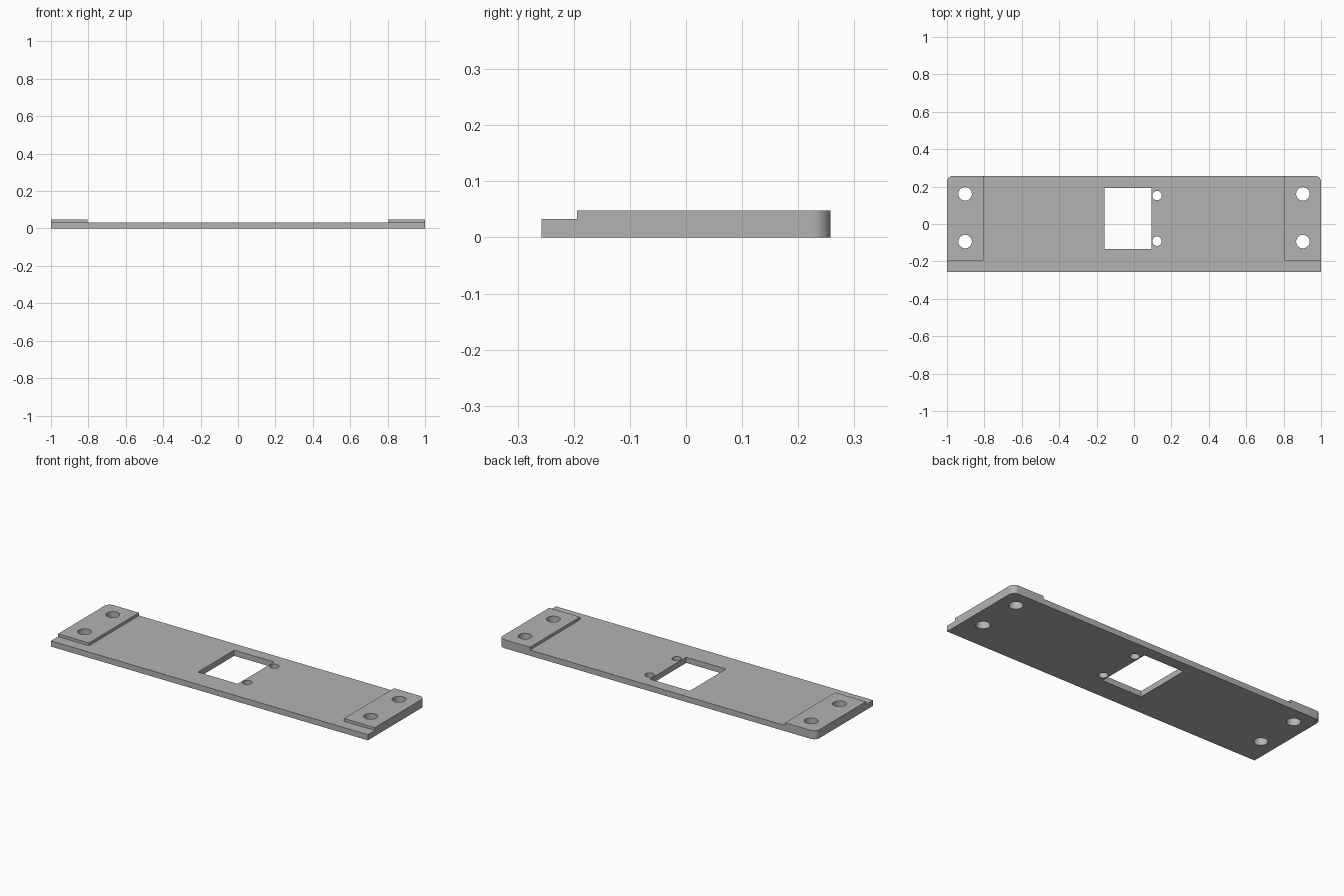
import bpy, bmesh, math

cube = bpy.data.objects.get("Cube")
if cube:
    bpy.data.objects.remove(cube, do_unlink=True)

HALF_X, HALF_Y = 1.0, 0.2575
BASE_TOP, PAD_TOP = 0.0325, 0.0485
PAD_INNER, PAD_FRONT = 0.805, -0.194
CORNER = 0.033

grey = bpy.data.materials.new("plain_grey")
grey.use_nodes = True
colour = (0.45, 0.45, 0.45, 1)
grey.diffuse_color = colour
grey.node_tree.nodes["Principled BSDF"].inputs["Base Color"].default_value = colour


def prism(name, outline, z0, z1):
    """Extrude a flat outline from z0 to z1."""
    bm = bmesh.new()
    face = bm.faces.new([bm.verts.new((x, y, z0)) for x, y in outline])
    top = bmesh.ops.extrude_face_region(bm, geom=[face])["geom"]
    bmesh.ops.translate(bm, vec=(0, 0, z1 - z0),
                        verts=[v for v in top if isinstance(v, bmesh.types.BMVert)])
    bmesh.ops.recalc_face_normals(bm, faces=bm.faces[:])
    mesh = bpy.data.meshes.new(name)
    bm.to_mesh(mesh)
    bm.free()
    mesh.materials.append(grey)
    obj = bpy.data.objects.new(name, mesh)
    bpy.context.collection.objects.link(obj)
    return obj


def rect(x0, x1, y0, y1):
    return [(x0, y0), (x1, y0), (x1, y1), (x0, y1)]


def arc(cx, cy, r, start, end, steps):
    angles = [math.radians(start + (end - start) * i / steps) for i in range(steps + 1)]
    return [(cx + r * math.cos(a), cy + r * math.sin(a)) for a in angles]


# Full-height plate with rounded back corners
cx, cy = HALF_X - CORNER, HALF_Y - CORNER
plate = prism("mounting_plate",
              [(-HALF_X, -HALF_Y), (HALF_X, -HALF_Y)]
              + arc(cx, cy, CORNER, 0, 90, 12) + arc(-cx, cy, CORNER, 90, 180, 12),
              0, PAD_TOP)

# Recess that leaves a raised pad at each end
cutters = [prism("recess_cutter",
                 [(-2, -1), (2, -1), (2, PAD_FRONT), (PAD_INNER, PAD_FRONT),
                  (PAD_INNER, 1), (-PAD_INNER, 1), (-PAD_INNER, PAD_FRONT), (-2, PAD_FRONT)],
                 BASE_TOP, 1)]

# Rectangular window
cutters.append(prism("window_cutter", rect(-0.159, 0.0925, -0.134, 0.193), -1, 1))

# Bolt holes in the pads and small screw holes beside the window
holes = [(x, y, 0.036) for x in (-0.903, 0.903) for y in (-0.094, 0.161)]
holes += [(0.123, y, 0.025) for y in (-0.092, 0.152)]
for x, y, r in holes:
    cutters.append(prism("hole_cutter", arc(x, y, r, 0, 360, 40)[:-1], -1, 1))

for cutter in cutters:
    cutter.hide_render = True
    mod = plate.modifiers.new(cutter.name, "BOOLEAN")
    mod.operation = "DIFFERENCE"
    mod.solver = "EXACT"
    mod.object = cutter

# Apply the cuts and remove the cutters
bpy.ops.object.select_all(action="DESELECT")
plate.select_set(True)
bpy.context.view_layer.objects.active = plate
for mod in list(plate.modifiers):
    bpy.ops.object.modifier_apply(modifier=mod.name)
for cutter in cutters:
    bpy.data.objects.remove(cutter, do_unlink=True)

bpy.ops.object.shade_smooth_by_angle(angle=math.radians(30))
